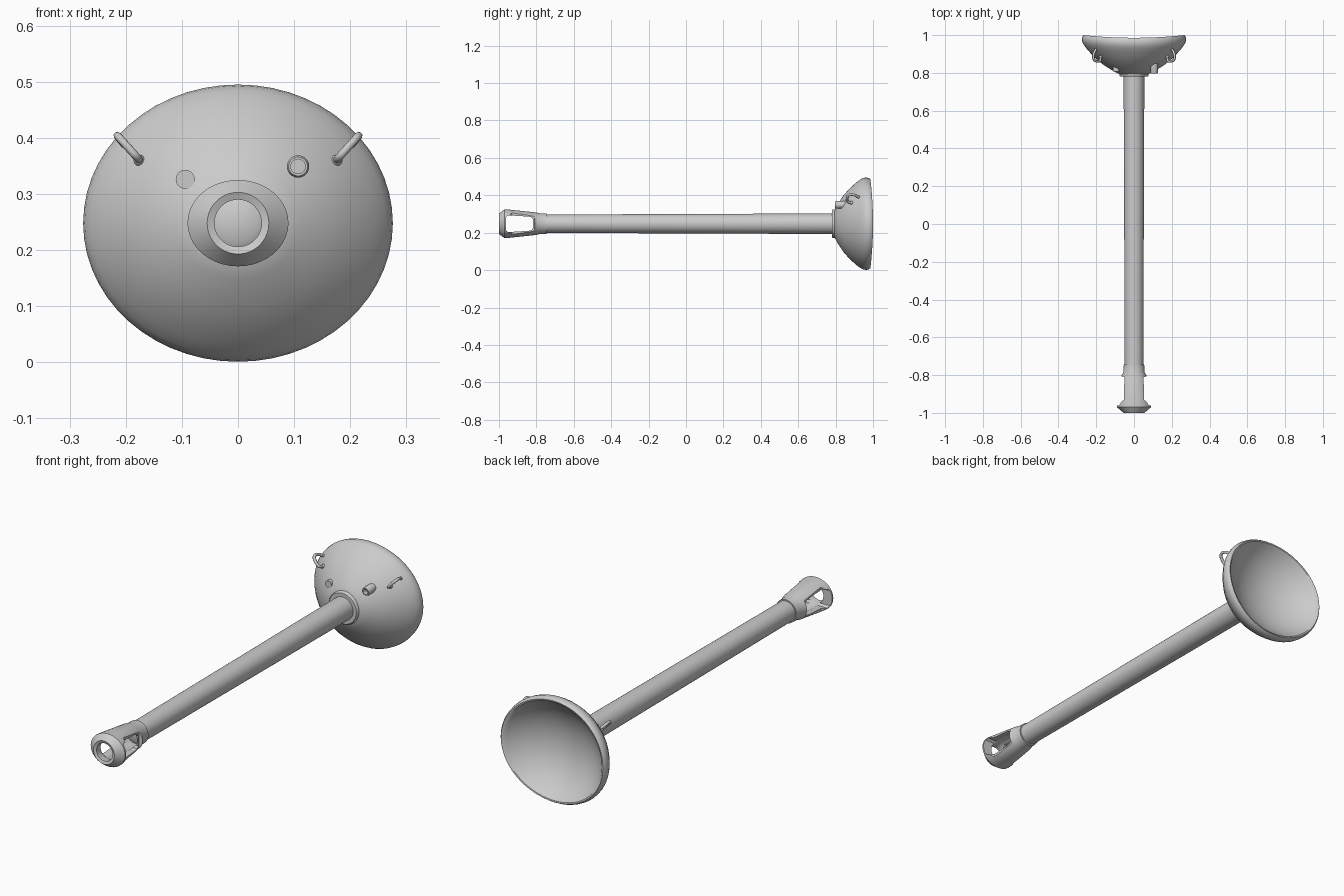
import bpy, bmesh, math
from mathutils import Vector

if "Cube" in bpy.data.objects:
    bpy.data.objects.remove(bpy.data.objects["Cube"])

CZ = 0.248  # height of the long axis
grey = bpy.data.materials.new("plain grey")
grey.diffuse_color = (0.6, 0.6, 0.6, 1)
grey.use_nodes = True
grey.node_tree.nodes["Principled BSDF"].inputs["Base Color"].default_value = grey.diffuse_color


def finish(bm, name, angle=35):
    bmesh.ops.recalc_face_normals(bm, faces=bm.faces)
    me = bpy.data.meshes.new(name)
    bm.to_mesh(me)
    bm.free()
    ob = bpy.data.objects.new(name, me)
    bpy.context.collection.objects.link(ob)
    me.materials.append(grey)
    bpy.ops.object.select_all(action='DESELECT')
    ob.select_set(True)
    bpy.context.view_layer.objects.active = ob
    if angle:
        bpy.ops.object.shade_smooth_by_angle(angle=math.radians(angle))
    return ob


def lathe(name, profile, x=0, z=CZ, n=32, loop=False, bend=0):
    """Rings of (y, rx, rz) around the y axis; radius 0 makes a tip."""
    bm = bmesh.new()
    rings = []
    for y, rx, rz in profile:
        ring = []
        for i in range(n if rx else 1):
            a = 2 * math.pi * i / n
            dz = rz * math.sin(a)
            ring.append(bm.verts.new((x + rx * math.cos(a), y - bend * dz * dz, z + dz)))
        rings.append(ring)
    for a, b in zip(rings, rings[1:] + (rings[:1] if loop else [])):
        for i in range(n):
            j = (i + 1) % n
            q = [a[i % len(a)], a[j % len(a)], b[j % len(b)], b[i % len(b)]]
            bm.faces.new(list(dict.fromkeys(q)))
    return finish(bm, name)


def rounds(pts):
    return [(y, r, r) for y, r in pts]


def prism(name, pts, axis, half):
    """Closed outline extruded both ways along x or z."""
    bm = bmesh.new()
    ends = []
    for s in (-half, half):
        ends.append([bm.verts.new((s, y, CZ + v) if axis == 'x' else (v, y, CZ + s)) for y, v in pts])
        bm.faces.new(ends[-1])
    for i in range(len(pts)):
        j = (i + 1) % len(pts)
        bm.faces.new((ends[0][i], ends[0][j], ends[1][j], ends[1][i]))
    return finish(bm, name, 0)


def cut(target, cutter):
    m = target.modifiers.new("cut", 'BOOLEAN')
    m.operation, m.solver, m.object = 'DIFFERENCE', 'EXACT', cutter
    bpy.context.view_layer.objects.active = target
    bpy.ops.object.modifier_apply(modifier=m.name)
    bpy.data.objects.remove(cutter)


# Oval dish: convex outside, rolled rim, hollow back
outer = [(.788, 0), (.789, .25), (.81, .4), (.845, .6), (.883, .76), (.92, .885),
         (.945, .955), (.962, .99), (.978, 1)]
inner = [(.992, .99), (1.0, .965), (.998, .94), (.985, .9), (.95, .78), (.915, .6),
         (.89, .4), (.876, .2), (.872, 0)]
lathe("dish", [(y, t * .276, t * .247) for y, t in outer + inner], n=56, bend=.25)

# Pole and its collar against the dish
lathe("pole", rounds([(-.775, 0), (-.775, .034), (-.765, .049), (.8, .055), (.8, 0)]))
lathe("collar", rounds([(.78, .05), (.78, .072), (.785, .076), (.83, .08), (.83, .05)]), loop=True)

# Hollow end fitting with flared lip
fitting = lathe("end_fitting", [
    (-1, .055, .055), (-.97, .09, .077), (-.96, .09, .077), (-.80, .065, .06), (-.785, .056, .056),
    (-.745, .054, .055), (-.745, .045, .045), (-.8, .045, .045), (-.95, .052, .05),
    (-.965, .042, .042), (-.995, .042, .042)], loop=True, n=40)
# Flattened sides, then a rounded window straight through
for s in (1, -1):
    cut(fitting, prism("side_cutter", [(-.958, .1 * s), (-.958, .088 * s), (-.93, .053 * s),
                                       (-.81, .051 * s), (-.80, .1 * s)], 'z', .2))
win = [(-.962, .036), (-.952, .045), (-.84, .038), (-.826, .034), (-.818, .024)]
cut(fitting, prism("window_cutter", win + [(y, -v) for y, v in reversed(win)], 'x', .2))
bpy.ops.object.shade_smooth_by_angle(angle=math.radians(30))

# Socket and small stud on the front of the dish
lathe("socket", rounds([(.85, .02), (.803, .02), (.797, .017), (.797, .013), (.82, .013), (.82, 0)]),
      x=.107, z=.349, n=20)
lathe("stud", rounds([(.85, .017), (.808, .017), (.808, 0)]), x=-.094, z=.326, n=20)


def wire(name, pts, r, n=8):
    cu = bpy.data.curves.new(name, 'CURVE')
    cu.dimensions = '3D'
    cu.bevel_depth, cu.bevel_resolution, cu.use_fill_caps = r, 2, True
    cu.resolution_u = 5
    sp = cu.splines.new('NURBS')
    sp.points.add(len(pts) - 1)
    for p, co in zip(sp.points, pts):
        p.co = (*co, 1)
    sp.use_endpoint_u = True
    sp.order_u = 3
    cu.materials.append(grey)
    ob = bpy.data.objects.new(name, cu)
    bpy.context.collection.objects.link(ob)


# Mirrored wire hooks with a ball foot
for s, side in ((1, "right"), (-1, "left")):
    wire(side + "_hook", [(s * .175, .905, .36), (s * .175, .862, .36), (s * .195, .86, .382),
                          (s * .214, .868, .403), (s * .216, .90, .405), (s * .202, .925, .388)], .007)
    bm = bmesh.new()
    bmesh.ops.create_uvsphere(bm, u_segments=12, v_segments=8, radius=.01)
    bmesh.ops.translate(bm, verts=bm.verts, vec=Vector((s * .176, .885, .36)))
    finish(bm, side + "_hook_foot", 60)
